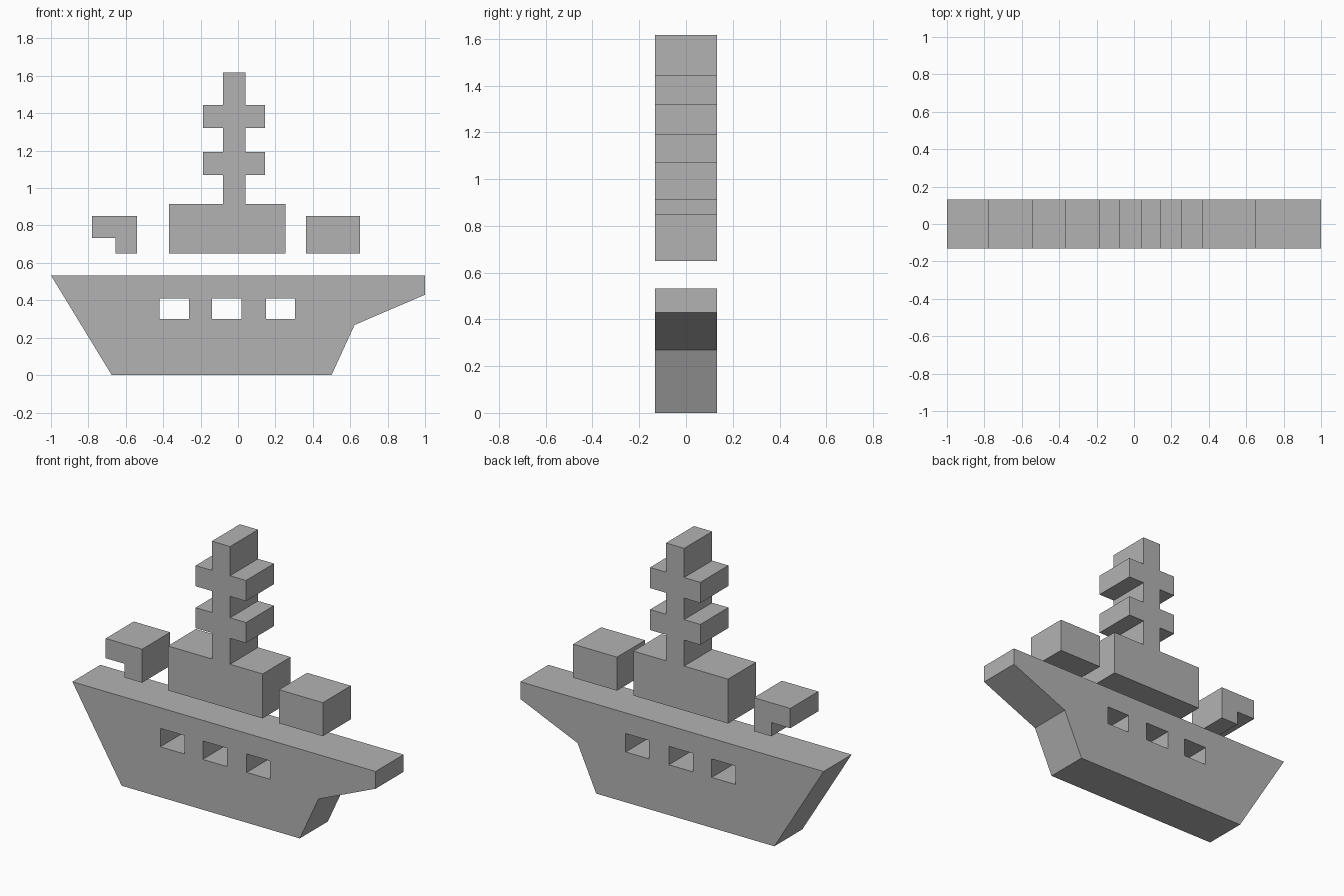
import bpy
import bmesh

if "Cube" in bpy.data.objects:
    bpy.data.objects.remove(bpy.data.objects["Cube"], do_unlink=True)

HALF_DEPTH = 0.132

grey = bpy.data.materials.new("plain grey")
grey.use_nodes = True
colour = (0.45, 0.45, 0.45, 1)
grey.diffuse_color = colour
grey.node_tree.nodes["Principled BSDF"].inputs["Base Color"].default_value = colour


def slab(name, profile, half=HALF_DEPTH):
    """Extrude an x-z outline along y."""
    bm = bmesh.new()
    face = bm.faces.new([bm.verts.new((x, -half, z)) for x, z in profile])
    back = bmesh.ops.extrude_face_region(bm, geom=[face])["geom"]
    verts = [v for v in back if isinstance(v, bmesh.types.BMVert)]
    bmesh.ops.translate(bm, verts=verts, vec=(0, 2 * half, 0))
    bmesh.ops.recalc_face_normals(bm, faces=bm.faces)
    mesh = bpy.data.meshes.new(name)
    bm.to_mesh(mesh)
    bm.free()
    mesh.materials.append(grey)
    obj = bpy.data.objects.new(name, mesh)
    bpy.context.collection.objects.link(obj)
    return obj


def box(x0, x1, z0, z1):
    return [(x0, z0), (x1, z0), (x1, z1), (x0, z1)]


# Hull with raked stern and overhanging bow
hull = slab("hull", [(-0.675, 0), (0.5, 0), (0.623, 0.268), (1, 0.43),
                     (1, 0.533), (-1, 0.533)])

# Three window openings cut right through the hull
for i, (x0, x1) in enumerate([(-0.42, -0.262), (-0.14, 0.02), (0.15, 0.305)]):
    cutter = slab(f"window_cutter_{i + 1}", box(x0, x1, 0.3, 0.41), 0.3)
    cutter.hide_render = True
    cutter.hide_set(True)
    cut = hull.modifiers.new(f"window_{i + 1}", "BOOLEAN")
    cut.operation = "DIFFERENCE"
    cut.solver = "EXACT"
    cut.object = cutter

# Apply the cuts, then drop the cutters
bpy.context.view_layer.update()
cut_mesh = bpy.data.meshes.new_from_object(
    hull.evaluated_get(bpy.context.evaluated_depsgraph_get()))
hull.modifiers.clear()
hull.data = cut_mesh
for obj in [o for o in bpy.data.objects if o.name.startswith("window_cutter")]:
    bpy.data.objects.remove(obj, do_unlink=True)

# Bridge and mast with two crossbars, as one stepped outline
steps = [(-0.37, 0.255, 0.65, 0.915), (-0.08, 0.04, 0.915, 1.07),
         (-0.187, 0.145, 1.07, 1.192), (-0.08, 0.04, 1.192, 1.32),
         (-0.187, 0.145, 1.32, 1.443), (-0.08, 0.04, 1.443, 1.617)]
right_side = [(x1, z) for x0, x1, z0, z1 in steps for z in (z0, z1)]
left_side = [(x0, z) for x0, x1, z0, z1 in steps for z in (z0, z1)]
slab("bridge_and_mast", right_side + left_side[::-1])

# Deck blocks fore and aft
slab("fore_deck_block", box(0.363, 0.652, 0.65, 0.85))
slab("aft_deck_block", [(-0.655, 0.65), (-0.54, 0.65), (-0.54, 0.85),
                        (-0.78, 0.85), (-0.78, 0.732), (-0.655, 0.732)])
